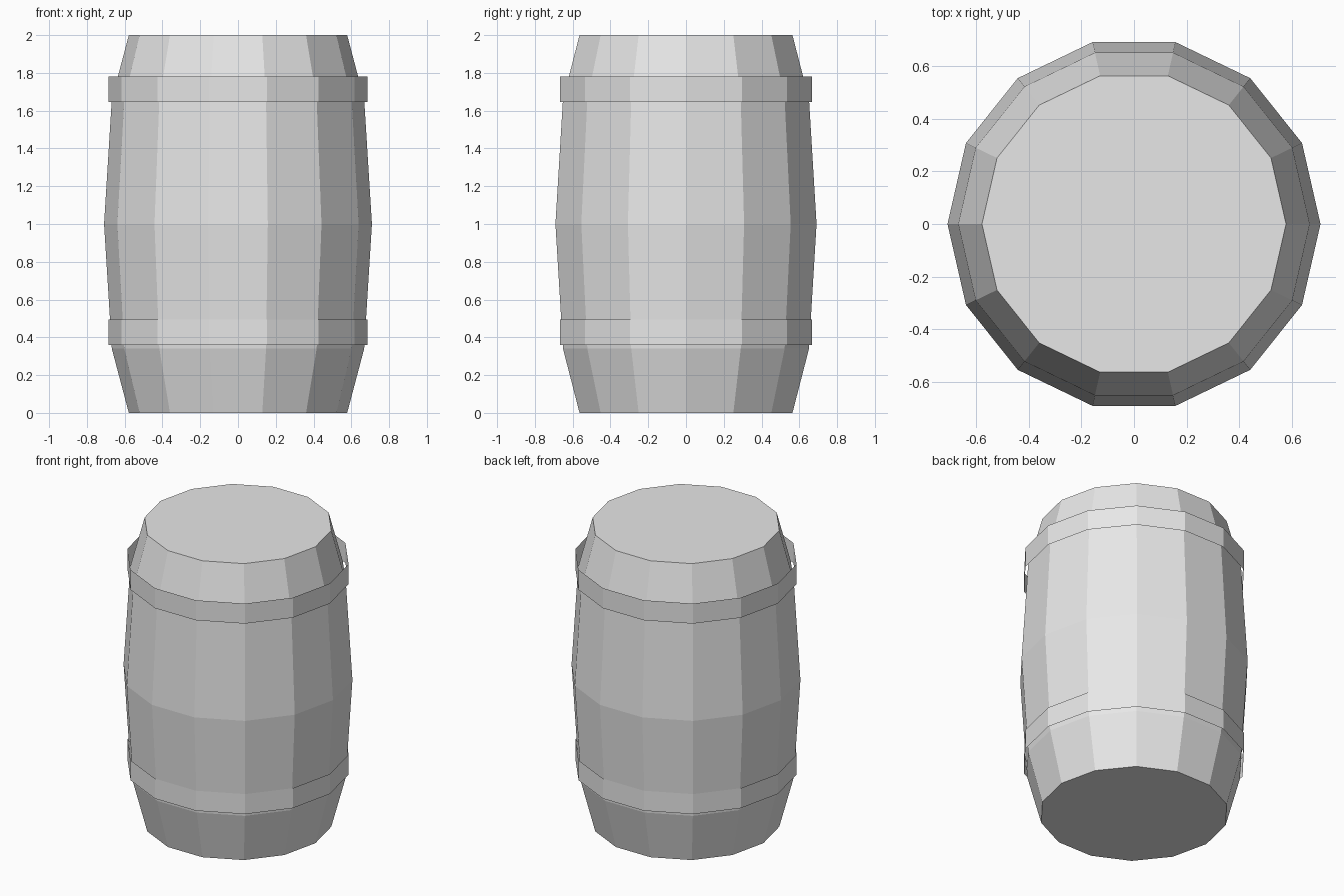
import bpy
import math

SIDES = 14

default = bpy.data.objects.get("Cube")
if default:
    bpy.data.objects.remove(default, do_unlink=True)

grey = bpy.data.materials.new("light_grey")
grey.use_nodes = True
colour = (0.8, 0.8, 0.8, 1.0)
grey.diffuse_color = colour
grey.node_tree.nodes["Principled BSDF"].inputs["Base Color"].default_value = colour


def lathe(name, profile, capped):
    """Turn (radius, height) points round the z axis into a flat-sided shell."""
    verts = [(r * math.cos(2 * math.pi * i / SIDES), r * math.sin(2 * math.pi * i / SIDES), z)
             for r, z in profile for i in range(SIDES)]
    faces = []
    for row in range(len(profile) - 1):
        for i in range(SIDES):
            j = (i + 1) % SIDES
            low, high = row * SIDES, (row + 1) * SIDES
            faces.append((low + i, low + j, high + j, high + i))
    if capped:
        faces.append(tuple(reversed(range(SIDES))))
        faces.append(tuple(range(len(verts) - SIDES, len(verts))))
    mesh = bpy.data.meshes.new(name)
    mesh.from_pydata(verts, [], faces)
    mesh.materials.append(grey)
    obj = bpy.data.objects.new(name, mesh)
    bpy.context.collection.objects.link(obj)
    return obj


# Bulging body with flat ends
lathe("barrel_body", [(0.578, 0), (0.668, 0.34), (0.709, 1), (0.668, 1.66), (0.578, 2)], True)

# Thin open hoops standing slightly off the body
for name, bottom in (("lower_hoop", 0.36), ("upper_hoop", 1.645)):
    lathe(name, [(0.685, bottom), (0.685, bottom + 0.135)], False)
